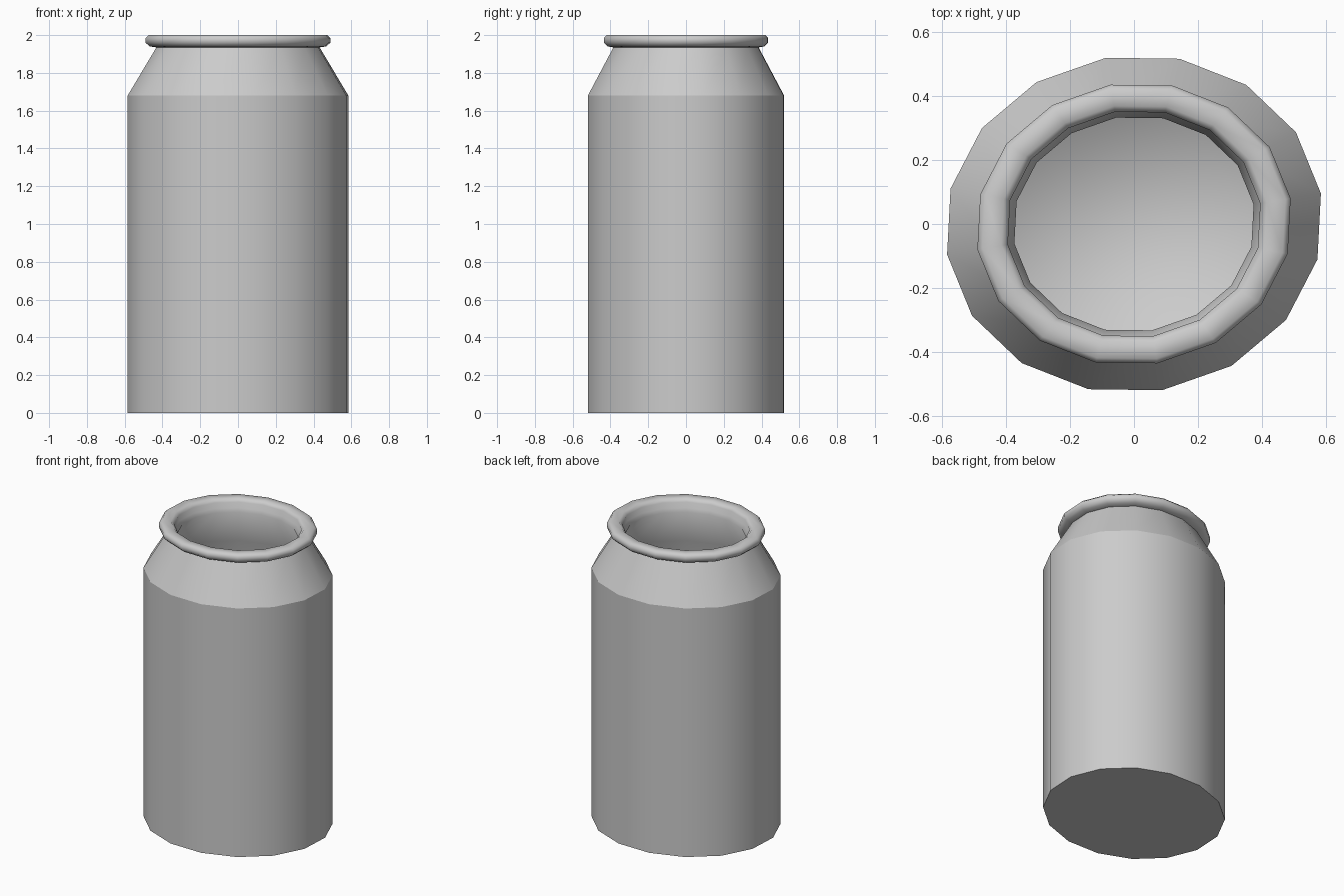
import bpy, bmesh, math

if "Cube" in bpy.data.objects:
    bpy.data.objects.remove(bpy.data.objects["Cube"])

SIDES = 16
# slightly skewed oval section: two axis vectors
U, V = (0.590, -0.008), (0.028, 0.528)

# (scale, height, crisp ring): outer foot -> shoulder -> rolled rim -> cavity floor
PROFILE = [
    (1.00, 0.00, True),
    (1.00, 1.68, True),
    (0.74, 1.935, True),
    (0.80, 1.94, False),
    (0.838, 1.96, False),
    (0.838, 1.985, False),
    (0.81, 2.00, False),
    (0.71, 2.00, False),
    (0.675, 1.98, False),
    (0.675, 1.94, False),
    (0.64, 1.92, False),
    (0.91, 1.66, False),
    (0.91, 0.20, False),
    (0.78, 0.08, False),
]


def ring(bm, s, z):
    verts = []
    for i in range(SIDES):
        t = 2 * math.pi * (i + 0.5) / SIDES
        c, n = math.cos(t) * s, math.sin(t) * s
        verts.append(bm.verts.new((c * U[0] + n * V[0], c * U[1] + n * V[1], z)))
    return verts


# hollow jar: lofted rings, closed below and at the cavity floor
bm = bmesh.new()
rings = [ring(bm, s, z) for s, z, _ in PROFILE]
for a, b in zip(rings, rings[1:]):
    for i in range(SIDES):
        j = (i + 1) % SIDES
        bm.faces.new((a[i], a[j], b[j], b[i]))
bm.faces.new(rings[0][::-1])
bm.faces.new(rings[-1])
bmesh.ops.recalc_face_normals(bm, faces=bm.faces[:])

# smooth everywhere, crisp only at foot, shoulder and neck
for f in bm.faces:
    f.smooth = True
for r, (_, _, crisp) in zip(rings, PROFILE):
    if crisp:
        for i in range(SIDES):
            bm.edges.get((r[i], r[(i + 1) % SIDES])).smooth = False

mesh = bpy.data.meshes.new("jar_body")
bm.to_mesh(mesh)
bm.free()
jar = bpy.data.objects.new("jar_body", mesh)
bpy.context.collection.objects.link(jar)
